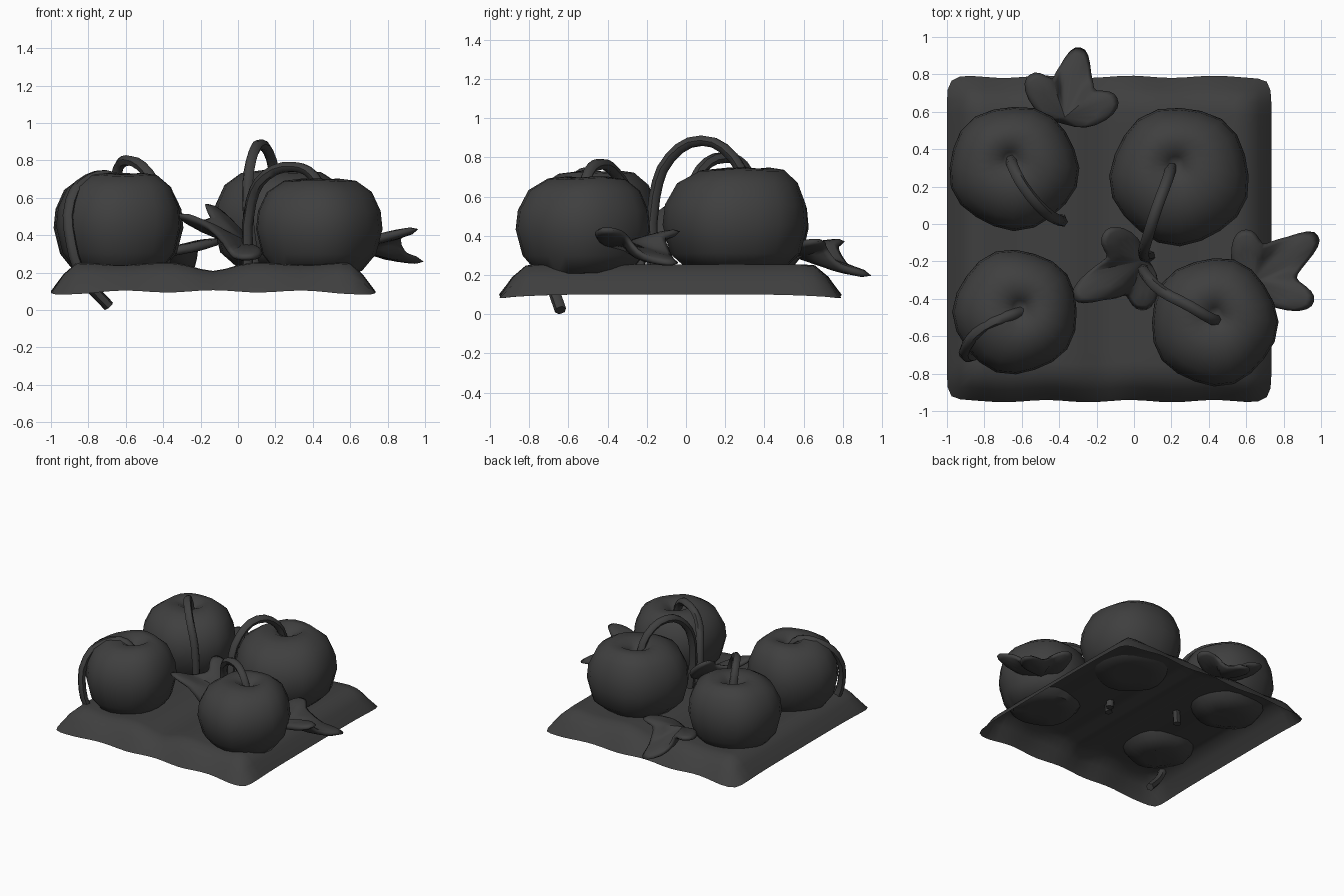
import bpy, bmesh, math
from mathutils import Vector

cube = bpy.data.objects.get("Cube")
if cube:
    bpy.data.objects.remove(cube)

# One dark grey for everything
grey = bpy.data.materials.new("charcoal_grey")
grey.use_nodes = True
COLOUR = (0.05, 0.05, 0.05, 1)
grey.diffuse_color = COLOUR
grey.node_tree.nodes["Principled BSDF"].inputs["Base Color"].default_value = COLOUR


def finish(name, bm, angle=50):
    bmesh.ops.recalc_face_normals(bm, faces=bm.faces)
    mesh = bpy.data.meshes.new(name)
    bm.to_mesh(mesh)
    bm.free()
    mesh.materials.append(grey)
    obj = bpy.data.objects.new(name, mesh)
    bpy.context.collection.objects.link(obj)
    smooth(obj, angle)
    return obj


def smooth(obj, angle):
    bpy.ops.object.select_all(action='DESELECT')
    obj.select_set(True)
    bpy.context.view_layer.objects.active = obj
    bpy.ops.object.shade_smooth_by_angle(angle=math.radians(angle))


# Ground: a thin hollow sheet with drooping edges and soft furrows along y
def ground_patch():
    bm = bmesh.new()
    half, cx, cy = 0.867, -0.133, -0.08
    bmesh.ops.create_grid(bm, x_segments=26, y_segments=26, size=half)
    for v in bm.verts:
        x, y = v.co.x, v.co.y
        droop = 1.0
        for c in (x, y):
            droop *= math.sin(math.pi / 2 * min(1, (half - abs(c)) / 0.16))
        furrow = math.exp(-(x / 0.12) ** 2)
        crest = 0.248 - 0.032 * furrow + 0.007 * math.cos(13 * (x + cx - 0.1))
        rim = 0.1 + 0.006 * math.cos(13 * x) - 0.018 * (x * y / half ** 2) ** 4
        v.co.z = rim + (crest - rim) * droop
        # Rounded corners and a slightly ragged outline
        corner = max(0, abs(x) + abs(y) - 2 * half + 0.08)
        v.co.x = cx + x - math.copysign(corner * 0.3, x)
        v.co.y = cy + y - math.copysign(corner * 0.3, y) + 0.006 * math.sin(14 * x)
    finish("ground_patch", bm)


# Fruit: a squat ribbed body with dimples at top and bottom, resting on a floor
PROFILE = [(0.35, 0), (0.68, 0.08), (0.9, 0.25), (1, 0.5), (0.97, 0.68),
           (0.83, 0.87), (0.58, 0.98), (0.32, 1), (0.12, 0.93)]


def fruit(name, centre, radii, floor, top, lean, phase):
    bm = bmesh.new()
    sides = 20
    bottom = 0.165

    def point(r, t, a):
        rib = 1 + 0.022 * math.cos(5 * a + phase)
        wobble = 0.015 * r * (1 - r) * math.sin(3 * a + phase)
        return bm.verts.new((
            centre[0] + radii[0] * r * rib * math.cos(a) + lean[0] * t * t * (1 - r),
            centre[1] + radii[1] * r * rib * math.sin(a) + lean[1] * t * t * (1 - r),
            max(floor, bottom + (top - bottom) * t + wobble)))

    rings = [[point(r, t, math.tau * i / sides) for i in range(sides)]
             for r, t in PROFILE]
    low, high = point(0, 0.06, 0), point(0, 0.84, 0)
    for i in range(sides):
        j = (i + 1) % sides
        bm.faces.new((low, rings[0][j], rings[0][i]))
        bm.faces.new((high, rings[-1][i], rings[-1][j]))
        for a, b in zip(rings, rings[1:]):
            bm.faces.new((a[i], a[j], b[j], b[i]))
    finish(name, bm)


# Stem: a bent round tube that arches out of the dimple
def stem(name, points):
    curve = bpy.data.curves.new(name, 'CURVE')
    curve.dimensions = '3D'
    curve.bevel_depth = 0.03
    curve.bevel_resolution = 1
    curve.resolution_u = 3
    curve.use_fill_caps = True
    spline = curve.splines.new('BEZIER')
    spline.bezier_points.add(len(points) - 1)
    for bp, co in zip(spline.bezier_points, points):
        bp.co = co
        bp.handle_left_type = bp.handle_right_type = 'AUTO'
    curve.materials.append(grey)
    obj = bpy.data.objects.new(name, curve)
    bpy.context.collection.objects.link(obj)
    bpy.ops.object.select_all(action='DESELECT')
    obj.select_set(True)
    bpy.context.view_layer.objects.active = obj
    bpy.ops.object.convert(target='MESH')
    smooth(bpy.context.object, 60)


# Leaf: three blunt lobes fanned from a base point
def leaf(name, base, tips):
    bm = bmesh.new()
    base = Vector(base)
    arms = [Vector(t) - base for t in tips]
    turn = -math.copysign(1, arms[0].cross(arms[-1]).z)
    outline = []
    for k, arm in enumerate(arms):
        side = turn * Vector((-arm.y, arm.x, 0)).normalized()
        if k == 0:
            outline.append(base + arm * 0.3 + side * 0.08)
        else:
            notch = (arms[k - 1].normalized() + arm.normalized()).normalized()
            outline.append(base + notch * 0.28)
        outline += [base + arm * 0.74 + side * 0.09, base + arm * 1.03 + side * 0.055,
                    base + arm * 1.09,
                    base + arm * 1.03 - side * 0.055, base + arm * 0.74 - side * 0.09]
        if k == len(arms) - 1:
            outline.append(base + arm * 0.3 - side * 0.08)
    hub = bm.verts.new(base)
    rim = [bm.verts.new(p) for p in outline]
    for a, b in zip(rim, rim[1:]):
        bm.faces.new((hub, a, b))
    obj = finish(name, bm, 60)
    solid = obj.modifiers.new("thickness", 'SOLIDIFY')
    solid.thickness = 0.055
    solid.offset = 0
    soft = obj.modifiers.new("soften", 'SUBSURF')
    soft.levels = soft.render_levels = 1


ground_patch()

fruit("back_right_fruit", (-0.643, 0.3), (0.347, 0.332), 0.165, 0.715, (-0.02, 0.06), 1.0)
fruit("back_left_fruit", (0.245, 0.257), (0.373, 0.37), 0.235, 0.745, (-0.03, 0.08), 2.2)
fruit("front_left_fruit", (0.428, -0.523), (0.338, 0.343), 0.205, 0.7, (0.01, 0.05), 0.4)
fruit("front_right_fruit", (-0.632, -0.47), (0.333, 0.333), 0.165, 0.73, (0.03, 0.03), 3.0)

stem("back_right_stem", [(-0.66, 0.35, 0.62), (-0.64, 0.29, 0.76), (-0.59, 0.2, 0.8),
                         (-0.48, 0.07, 0.73), (-0.4, 0.02, 0.55), (-0.39, 0.03, 0.15)])
stem("back_left_stem", [(0.2, 0.31, 0.64), (0.18, 0.24, 0.8), (0.12, 0.08, 0.885),
                        (0.07, -0.08, 0.8), (0.05, -0.16, 0.6), (0.09, -0.17, 0.2)])
stem("front_left_stem", [(0.45, -0.52, 0.62), (0.4, -0.5, 0.72), (0.3, -0.44, 0.765),
                         (0.15, -0.36, 0.72), (0.07, -0.28, 0.58), (0.05, -0.23, 0.2)])
stem("front_right_stem", [(-0.59, -0.47, 0.63), (-0.66, -0.49, 0.71), (-0.8, -0.55, 0.7),
                          (-0.895, -0.65, 0.58), (-0.89, -0.71, 0.35), (-0.83, -0.69, 0.18),
                          (-0.69, -0.64, 0.02)])

leaf("back_leaf", (-0.38, 0.53, 0.31),
     [(-0.55, 0.79, 0.37), (-0.29, 0.93, 0.2), (-0.1, 0.67, 0.37)])
leaf("side_leaf", (0.6, -0.33, 0.34),
     [(0.6, -0.04, 0.42), (0.97, -0.07, 0.26), (0.95, -0.41, 0.43)])
leaf("centre_leaf", (0.06, -0.17, 0.33),
     [(-0.16, -0.06, 0.56), (-0.31, -0.39, 0.51), (0.04, -0.45, 0.28)])
